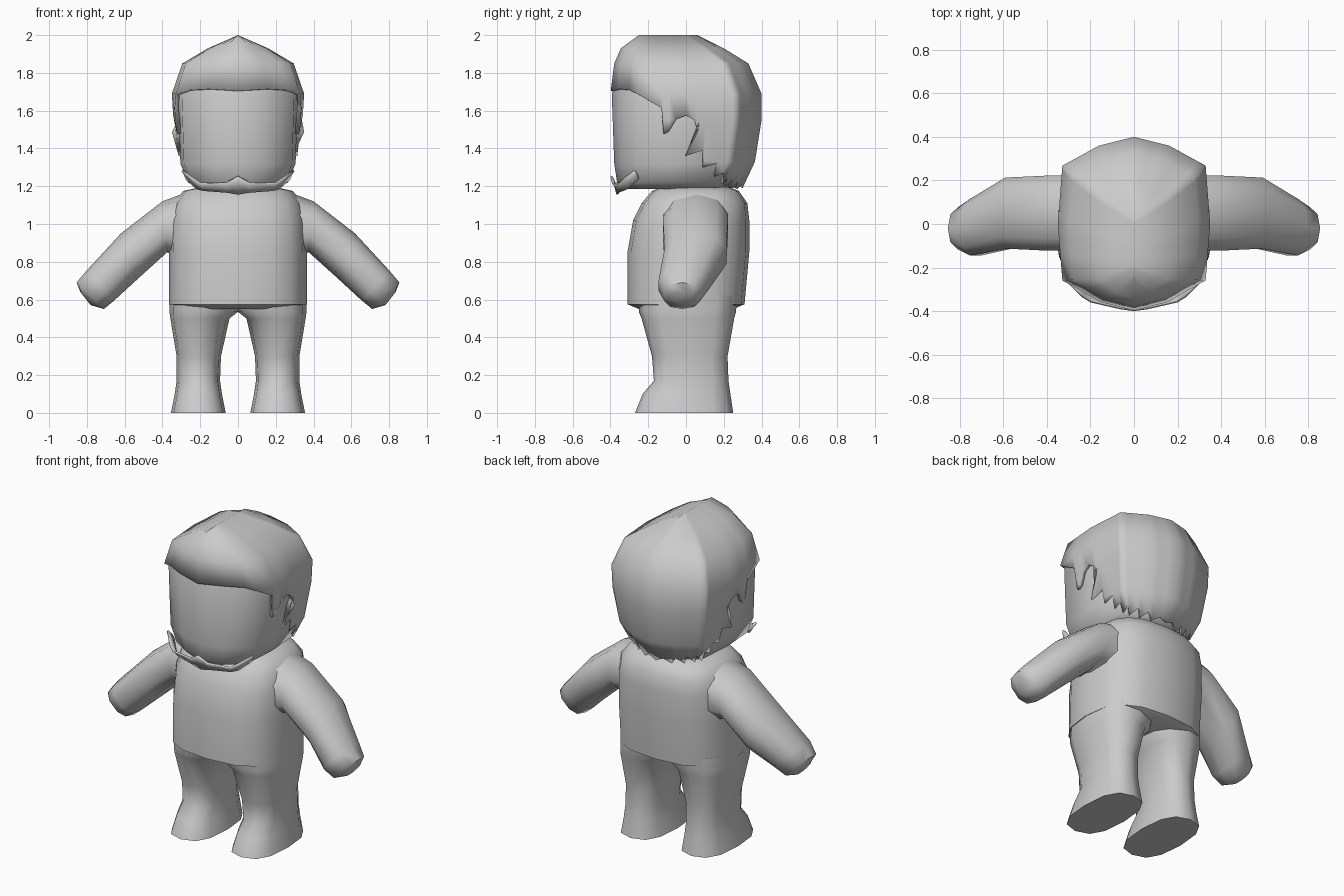
import bpy, bmesh, math

if "Cube" in bpy.data.objects:
    bpy.data.objects.remove(bpy.data.objects["Cube"], do_unlink=True)

grey = bpy.data.materials.new("plain grey")
grey.use_nodes = True
grey.diffuse_color = (0.6, 0.6, 0.6, 1)
grey.node_tree.nodes["Principled BSDF"].inputs["Base Color"].default_value = (0.6, 0.6, 0.6, 1)


def make(name, rows, closed=True, sharp=55):
    """Skin a grid of points; closed rows become capped rings."""
    bm = bmesh.new()
    grid = [[bm.verts.new(p) for p in row] for row in rows]
    n = len(grid[0])
    for a, b in zip(grid, grid[1:]):
        for i in range(n if closed else n - 1):
            j = (i + 1) % n
            bm.faces.new((a[i], a[j], b[j], b[i]))
    if closed:
        bm.faces.new(grid[0])
        bm.faces.new(grid[-1])
    bmesh.ops.remove_doubles(bm, verts=bm.verts, dist=1e-4)
    bmesh.ops.recalc_face_normals(bm, faces=bm.faces)
    me = bpy.data.meshes.new(name)
    bm.to_mesh(me)
    bm.free()
    me.materials.append(grey)
    me.shade_smooth()
    me.set_sharp_from_angle(angle=math.radians(sharp))
    ob = bpy.data.objects.new(name, me)
    bpy.context.scene.collection.objects.link(ob)
    return ob


def unit_ring(n, power):
    """Rounded-square outline of radius 1."""
    def f(v):
        return math.copysign(abs(v) ** (2 / power), v)
    return [(f(math.cos(2 * math.pi * i / n)), f(math.sin(2 * math.pi * i / n))) for i in range(n)]


def ring(z, x0, x1, y0, y1, outline):
    return [((x0 + x1) / 2 + u * (x1 - x0) / 2, (y0 + y1) / 2 + v * (y1 - y0) / 2, z) for u, v in outline]


# Torso: height, half width, front, back
torso = [(.55, .32, -.25, .25), (.575, .365, -.31, .31), (.85, .365, -.31, .335),
         (1.02, .36, -.28, .335), (1.11, .34, -.235, .325), (1.175, .29, -.18, .28),
         (1.195, .2, -.13, .23)]
make("torso", [ring(z, -w, w, a, b, unit_ring(16, 2.7)) for z, w, a, b in torso])

# Legs with feet: height, inner x, outer x, front, back
leg = [(0, .065, .355, -.27, .25), (.1, .085, .335, -.23, .235), (.17, .095, .325, -.17, .225),
       (.3, .09, .325, -.18, .22), (.5, .045, .358, -.235, .255), (.535, 0, .363, -.25, .265),
       (.62, -.01, .36, -.25, .27)]
# Arms: top x, top z, underside x, underside z, front, back
arm = [(.24, 1.18, .24, .80, -.13, .23), (.40, 1.12, .375, .85, -.13, .23),
       (.62, .95, .53, .71, -.12, .22), (.80, .755, .655, .595, -.15, .12),
       (.855, .69, .71, .55, -.12, .08), (.835, .64, .78, .57, -.06, .04)]
for side, s in (("left", 1), ("right", -1)):
    make(side + "_leg", [[(s * x, y, h) for x, y, h in ring(z, a, b, c, d, unit_ring(12, 2.6))]
                         for z, a, b, c, d in leg])
    rows = []
    for tx, tz, bx, bz, y0, y1 in arm:
        rows.append([(s * ((tx + bx) / 2 + u * (tx - bx) / 2), (y0 + y1) / 2 + v * (y1 - y0) / 2,
                      (tz + bz) / 2 + u * (tz - bz) / 2) for u, v in unit_ring(10, 2.4)])
    make(side + "_arm", rows)

# Half outline shared by head and hair, front centre to back centre
half = [(0, -1), (.46, -.9), (.94, -.65), (1, 0), (.94, .67), (.46, .9), (0, 1)]
outline = half + [(-x, y) for x, y in half[-2:0:-1]]

# Head: height, half width, front, back
head = [(1.185, .2, -.33, .24), (1.22, .265, -.365, .28), (1.32, .305, -.38, .32),
        (1.69, .317, -.393, .36), (1.8, .28, -.35, .3), (1.88, .17, -.28, .2)]
make("head", [ring(z, -w, w, a, b, outline) for z, w, a, b in head], sharp=65)

# Hair: height, half width, front, back
hair = [(2.0, 0, -.25, .06), (1.93, .16, -.345, .2), (1.85, .295, -.38, .33), (1.69, .35, -.40, .40),
        (1.55, .342, -.40, .40), (1.33, .31, -.39, .365), (1.18, .25, -.37, .295)]
# Jagged hem: place along the half outline, height, sideways lean of the tip
hem = [(0, 1.705, 0), (1, 1.715, 0), (1.6, 1.71, 0), (2, 1.69, 0), (2.5, 1.615, 0), (2.55, 1.475, 0),
       (2.66, 1.49, 0), (2.8, 1.555, 0), (3, 1.575, 0), (3.17, 1.55, 0), (3.24, 1.49, 0),
       (3.28, 1.36, -.25), (3.38, 1.39, 0), (3.43, 1.30, 0), (3.7, 1.32, 0), (3.73, 1.25, 0),
       (3.92, 1.27, 0), (4, 1.21, 0), (4.2, 1.25, 0), (4.25, 1.2, 0), (4.6, 1.24, 0), (4.65, 1.19, 0),
       (5, 1.225, 0), (5.2, 1.185, 0), (5.6, 1.21, 0), (6, 1.19, 0)]


def hair_point(s, z):
    k = min(int(s), 5)
    cx, cy = (half[k][i] + (half[k + 1][i] - half[k][i]) * (s - k) for i in (0, 1))
    for a, b in zip(hair, hair[1:]):
        if z >= b[0]:
            break
    t = (a[0] - z) / (a[0] - b[0])
    w, y0, y1 = (a[i] + (b[i] - a[i]) * t for i in (1, 2, 3))
    return (w * cx, (y0 + y1) / 2 + cy * (y1 - y0) / 2, z)


columns = [[hair_point(s + (lean if r[0] <= zb else 0), max(r[0], zb)) for r in hair]
           for s, zb, lean in hem]
hair_ob = make("hair", columns, closed=False, sharp=65)

# Chin strap: x, y, top, bottom
strap = [(0, -.40, 1.25, 1.155), (.06, -.392, 1.215, 1.165), (.2, -.36, 1.21, 1.175),
         (.24, -.335, 1.235, 1.185), (.30, -.275, 1.28, 1.235), (.312, -.1, 1.26, 1.24)]
strap_ob = make("chin_strap", [[(x, y, t), (x * .95, y * .95, (t + b) / 2), (x * .92, y * .92, b)]
                               for x, y, t, b in strap[:5]], closed=False)

# Mirror the half shells and thicken them inwards
for ob, thick in ((hair_ob, .022), (strap_ob, .012)):
    me = ob.data
    bm = bmesh.new()
    bm.from_mesh(me)
    outward = sum(f.normal.dot(f.calc_center_median() - f.calc_center_median().project((0, 0, 1)))
                  * f.calc_area() for f in bm.faces)
    if outward < 0:
        bmesh.ops.reverse_faces(bm, faces=bm.faces)
    bm.to_mesh(me)
    bm.free()
    mirror = ob.modifiers.new("mirror", "MIRROR")
    mirror.use_clip = True
    shell = ob.modifiers.new("thickness", "SOLIDIFY")
    shell.thickness = thick
    shell.offset = -1
